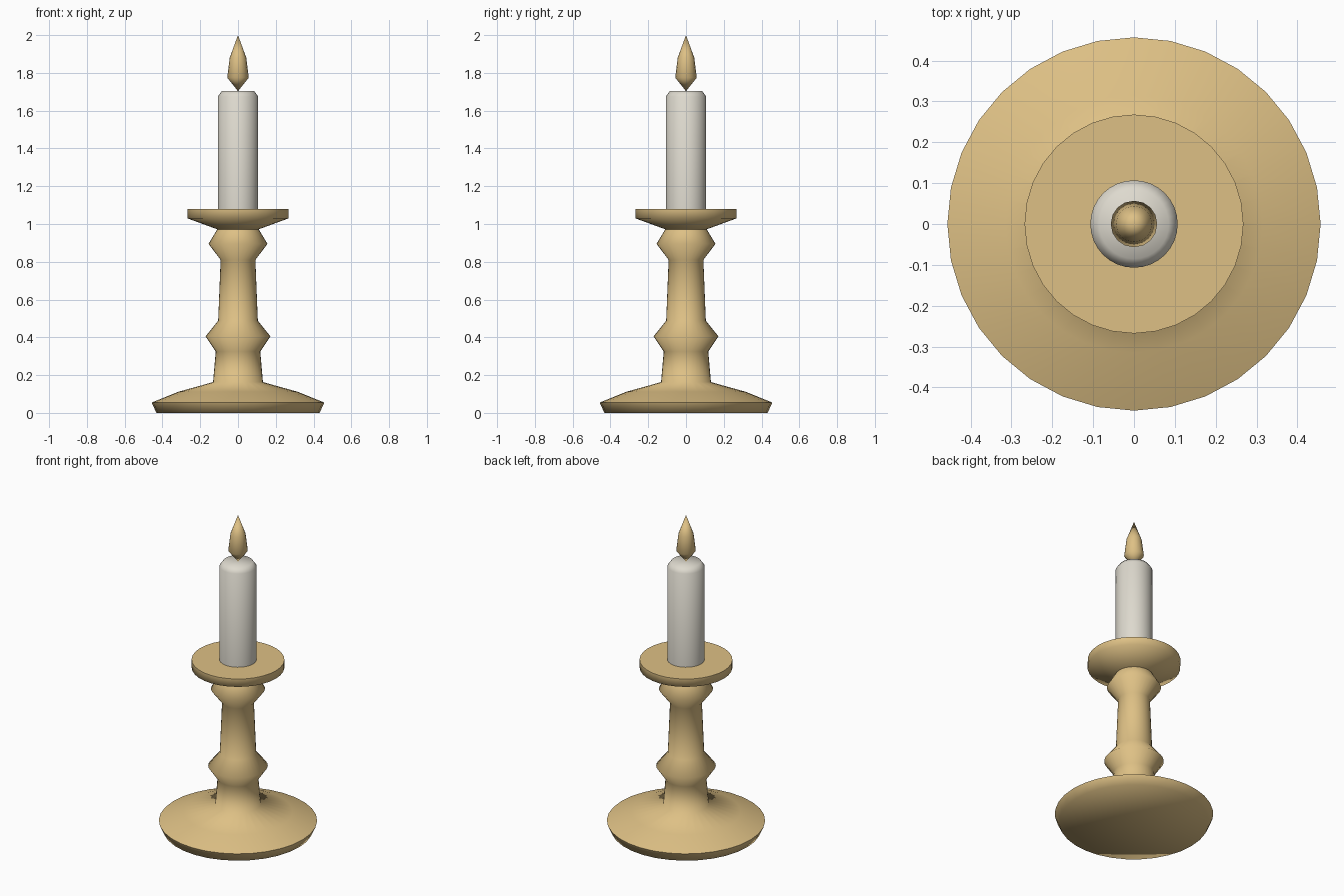
import bpy, bmesh, math

if "Cube" in bpy.data.objects:
    bpy.data.objects.remove(bpy.data.objects["Cube"])


def material(name, rgb):
    m = bpy.data.materials.new(name)
    m.diffuse_color = (*rgb, 1.0)
    m.use_nodes = True
    m.node_tree.nodes["Principled BSDF"].inputs["Base Color"].default_value = m.diffuse_color
    return m


gold = material("warm_gold", (0.73, 0.53, 0.235))
wax = material("ivory_wax", (0.73, 0.70, 0.62))


def lathe(name, profile, mat, segments=32, angle=80):
    """Spin a bottom-to-top (radius, height) profile around z."""
    bm = bmesh.new()
    rings = []
    for r, z in profile:
        if r == 0:
            rings.append([bm.verts.new((0, 0, z))] * segments)
        else:
            rings.append([bm.verts.new((r * math.cos(math.tau * i / segments),
                                        r * math.sin(math.tau * i / segments), z))
                          for i in range(segments)])
    for low, high in zip(rings, rings[1:]):
        for i in range(segments):
            j = (i + 1) % segments
            corners = dict.fromkeys((low[i], low[j], high[j], high[i]))
            bm.faces.new(list(corners))
    bmesh.ops.recalc_face_normals(bm, faces=bm.faces)
    mesh = bpy.data.meshes.new(name)
    bm.to_mesh(mesh)
    bm.free()
    mesh.materials.append(mat)
    obj = bpy.data.objects.new(name, mesh)
    bpy.context.collection.objects.link(obj)
    bpy.ops.object.select_all(action='DESELECT')
    obj.select_set(True)
    bpy.context.view_layer.objects.active = obj
    bpy.ops.object.shade_smooth_by_angle(angle=math.radians(angle))
    return obj


# Turned holder: foot, stem with two collars, drip pan
lathe("candle_holder", [
    (0, 0), (0.432, 0), (0.457, 0.055), (0.315, 0.112), (0.132, 0.163),
    (0.118, 0.325), (0.172, 0.405), (0.105, 0.488), (0.092, 0.81),
    (0.156, 0.895), (0.11, 0.972), (0.268, 1.03), (0.268, 1.08), (0, 1.08),
], gold)

# Candle with a bevelled top
lathe("candle", [
    (0, 1.07), (0.107, 1.07), (0.107, 1.675), (0.085, 1.705), (0, 1.705),
], wax)

# Flame
lathe("flame", [
    (0, 1.703), (0.057, 1.775), (0.044, 1.88), (0, 2.0),
], gold, segments=16)
